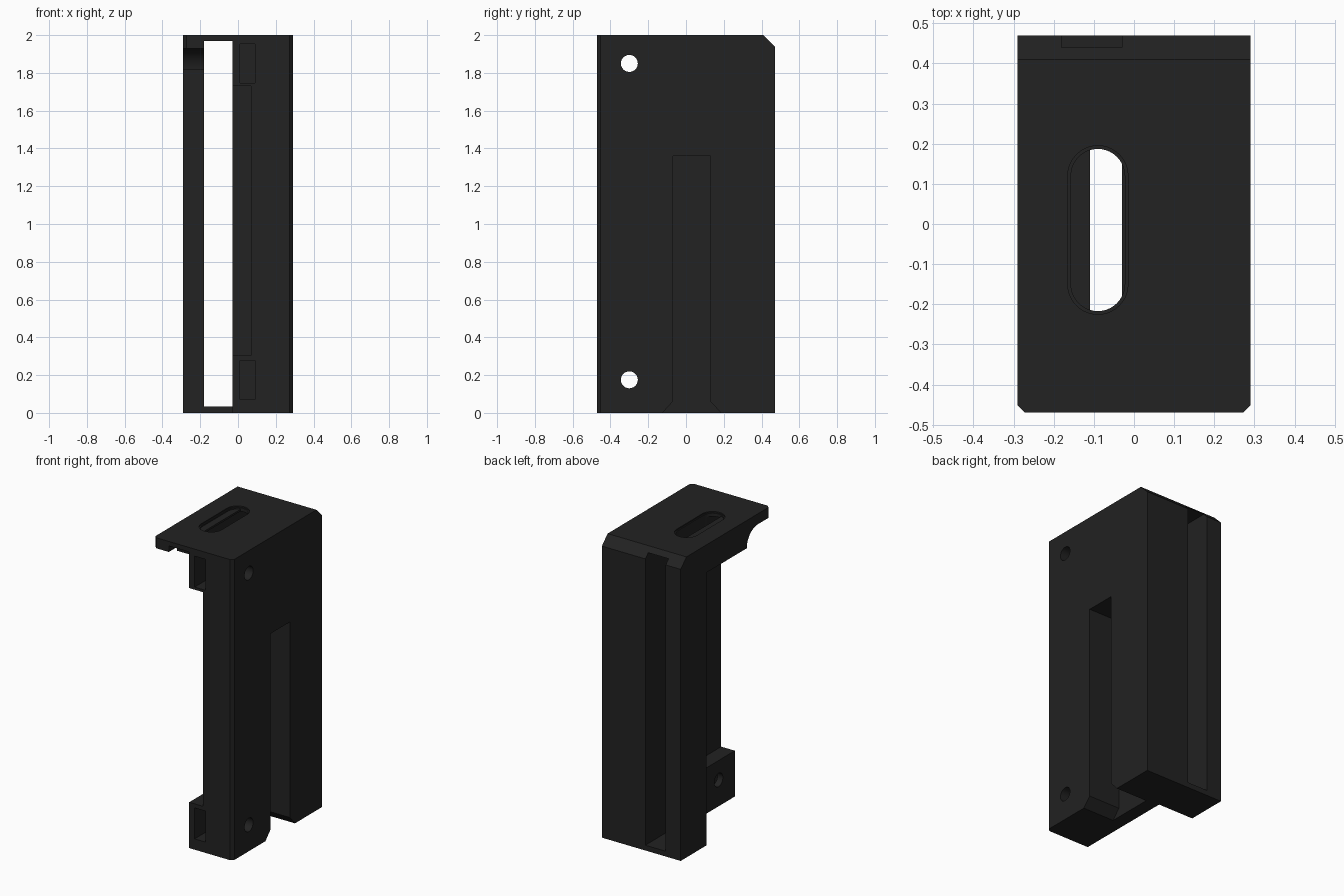
import bpy, bmesh, math
from mathutils import Vector

if "Cube" in bpy.data.objects:
    bpy.data.objects.remove(bpy.data.objects["Cube"])

mat = bpy.data.materials.new("charcoal black")
mat.diffuse_color = (0.016, 0.016, 0.016, 1)
mat.use_nodes = True
mat.node_tree.nodes["Principled BSDF"].inputs["Base Color"].default_value = mat.diffuse_color


def prism(name, axis, pts, lo, hi):
    """Extrude a 2D outline along an axis; outline is (y,z), (x,z) or (x,y)."""
    def place(p, d):
        return {"x": (d, p[0], p[1]), "y": (p[0], d, p[1]), "z": (p[0], p[1], d)}[axis]
    bm = bmesh.new()
    a = [bm.verts.new(place(p, lo)) for p in pts]
    b = [bm.verts.new(place(p, hi)) for p in pts]
    bm.faces.new(a)
    bm.faces.new(b[::-1])
    n = len(pts)
    for i in range(n):
        j = (i + 1) % n
        bm.faces.new((a[i], b[i], b[j], a[j]))
    bmesh.ops.recalc_face_normals(bm, faces=bm.faces)
    me = bpy.data.meshes.new(name)
    bm.to_mesh(me)
    bm.free()
    me.materials.append(mat)
    ob = bpy.data.objects.new(name, me)
    bpy.context.collection.objects.link(ob)
    return ob


def box(name, x, y, z):
    return prism(name, "z", [(x[0], y[0]), (x[1], y[0]), (x[1], y[1]), (x[0], y[1])], *z)


def arc(cx, cy, r, a0, a1, n):
    return [(cx + r * math.cos(math.radians(a0 + (a1 - a0) * i / n)),
             cy + r * math.sin(math.radians(a0 + (a1 - a0) * i / n))) for i in range(n + 1)]


def obround(r):
    """Elongated slot outline in plan."""
    return arc(-0.09, 0.12, r, 0, 180, 20) + arc(-0.09, -0.15, r, 180, 360, 20)


# Main block with bevelled top back edge
body = prism("mounting_bracket", "x",
             [(-0.47, 0), (0.47, 0), (0.47, 1.94), (0.41, 2), (-0.47, 2)], -0.29, 0.29)
cutters = []

# Bevelled front corners
for s in (-1, 1):
    cutters.append(prism("corner_cut", "z",
                         [(s * 0.272, -0.47), (s * 0.29, -0.452), (s * 0.4, -0.452),
                          (s * 0.4, -0.6), (s * 0.272, -0.6)], -0.1, 2.1))

# Open front left space, with a rounded step under the top plate
step = [(-1, -0.1), (0.2, -0.1), (0.2, 1.815), (-0.225, 1.815)]
step += arc(-0.34, 1.815, 0.115, 0, 90, 12)[1:] + [(-1, 1.93)]
cutters.append(prism("open_space_cut", "x", step, -1, -0.03))

# Long slot running front to back
cutters.append(box("back_slot_cut", (-0.18, -0.03), (-1, 1), (0.035, 1.97)))

# Relief between the upper and lower lugs
cutters.append(box("lug_relief_cut", (-0.1, 0.07), (-1, -0.15), (0.305, 1.73)))

# Deep groove in the right side, flared at the bottom
cutters.append(prism("side_groove_cut", "x",
                     [(-0.125, -0.1), (0.185, -0.1), (0.185, 0), (0.13, 0.06),
                      (0.13, 1.36), (-0.07, 1.36), (-0.07, 0.06), (-0.125, 0)], 0.06, 1))

# Screw holes and nut pockets in both lugs
for z in (0.175, 1.85):
    cutters.append(prism("screw_hole_cut", "x", arc(-0.3, z, 0.045, 0, 345, 23), -0.5, 0.5))
    cutters.append(box("nut_pocket_cut", (0.01, 0.09), (-1, -0.2), (z - 0.103, z + 0.103)))

# Stepped oblong opening in the top plate
cutters.append(prism("slot_rim_cut", "z", obround(0.075), 1.992, 2.1))
cutters.append(prism("slot_pocket_cut", "z", obround(0.067), 1.983, 2.1))
cutters.append(prism("slot_hole_cut", "z",
                     [(max(x, -0.11), y) for x, y in obround(0.067)], 1.9, 2.1))

# Carve all cutters out of the block
for c in cutters:
    c.hide_render = True
    m = body.modifiers.new(c.name, "BOOLEAN")
    m.operation = "DIFFERENCE"
    m.solver = "EXACT"
    m.object = c
bpy.context.view_layer.update()
deps = bpy.context.evaluated_depsgraph_get()
final = bpy.data.meshes.new_from_object(body.evaluated_get(deps))
body.modifiers.clear()
body.data = final
for c in cutters:
    bpy.data.objects.remove(c)

# Smooth the round cuts, keep edges sharp
bpy.context.view_layer.objects.active = body
body.select_set(True)
bpy.ops.object.shade_smooth_by_angle(angle=math.radians(30))
